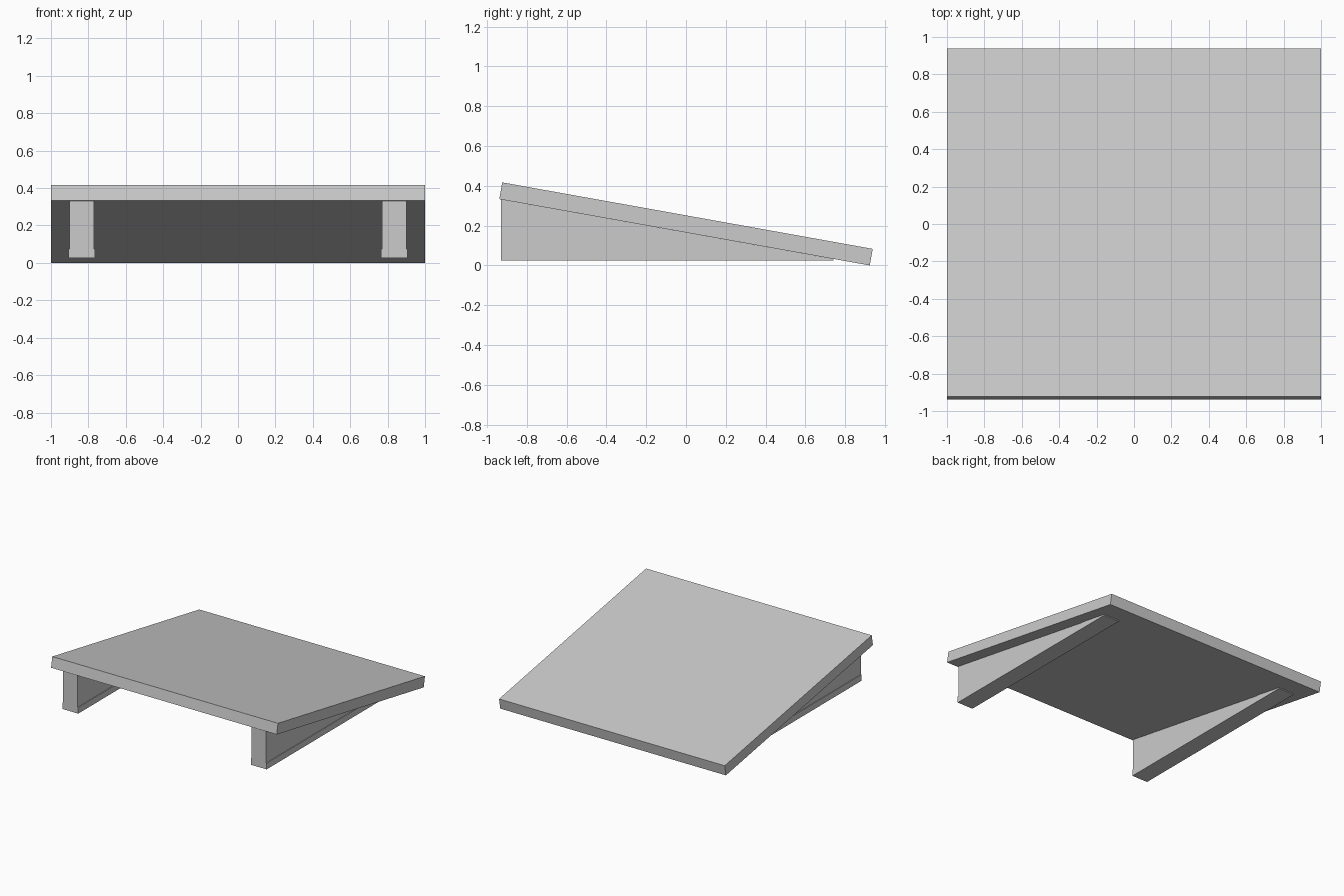
import bpy
import bmesh

cube = bpy.data.objects.get("Cube")
if cube:
    bpy.data.objects.remove(cube, do_unlink=True)

# One plain grey for everything
grey = bpy.data.materials.new("light_grey")
grey.use_nodes = True
colour = (0.6, 0.6, 0.6, 1)
grey.diffuse_color = colour
grey.node_tree.nodes["Principled BSDF"].inputs["Base Color"].default_value = colour


def prism(name, profile, x_min, x_max):
    """Extrude a side profile of (y, z) points along x."""
    bm = bmesh.new()
    face = bm.faces.new([bm.verts.new((x_min, y, z)) for y, z in profile])
    grown = bmesh.ops.extrude_face_region(bm, geom=[face])["geom"]
    verts = [v for v in grown if isinstance(v, bmesh.types.BMVert)]
    bmesh.ops.translate(bm, verts=verts, vec=(x_max - x_min, 0, 0))
    bmesh.ops.recalc_face_normals(bm, faces=bm.faces)
    mesh = bpy.data.meshes.new(name)
    bm.to_mesh(mesh)
    bm.free()
    mesh.materials.append(grey)
    obj = bpy.data.objects.new(name, mesh)
    bpy.context.collection.objects.link(obj)
    return obj


def slab_underside(y):
    return 0.333 - 0.179 * (y + 0.938)


# Tilted slab, high at the front
prism("sloping_board",
      [(-0.938, 0.333), (-0.923, 0.417), (0.938, 0.083), (0.923, 0)], -1, 1)

# Wedge supports, each on a slightly wider foot rail
FRONT, BACK, BASE, RAIL_TOP, RAIL_END = -0.93, 0.74, 0.025, 0.075, 0.503
wedge = [(FRONT, BASE), (FRONT, slab_underside(FRONT)),
         (BACK, slab_underside(BACK)), (BACK, BASE)]
rail = [(FRONT, BASE), (FRONT, RAIL_TOP), (RAIL_END, RAIL_TOP),
        (BACK, slab_underside(BACK)), (BACK, BASE)]
for side, centre in (("left", 0.835), ("right", -0.835)):
    prism(side + "_wedge", wedge, centre - 0.065, centre + 0.065)
    prism(side + "_foot_rail", rail, centre - 0.07, centre + 0.07)
